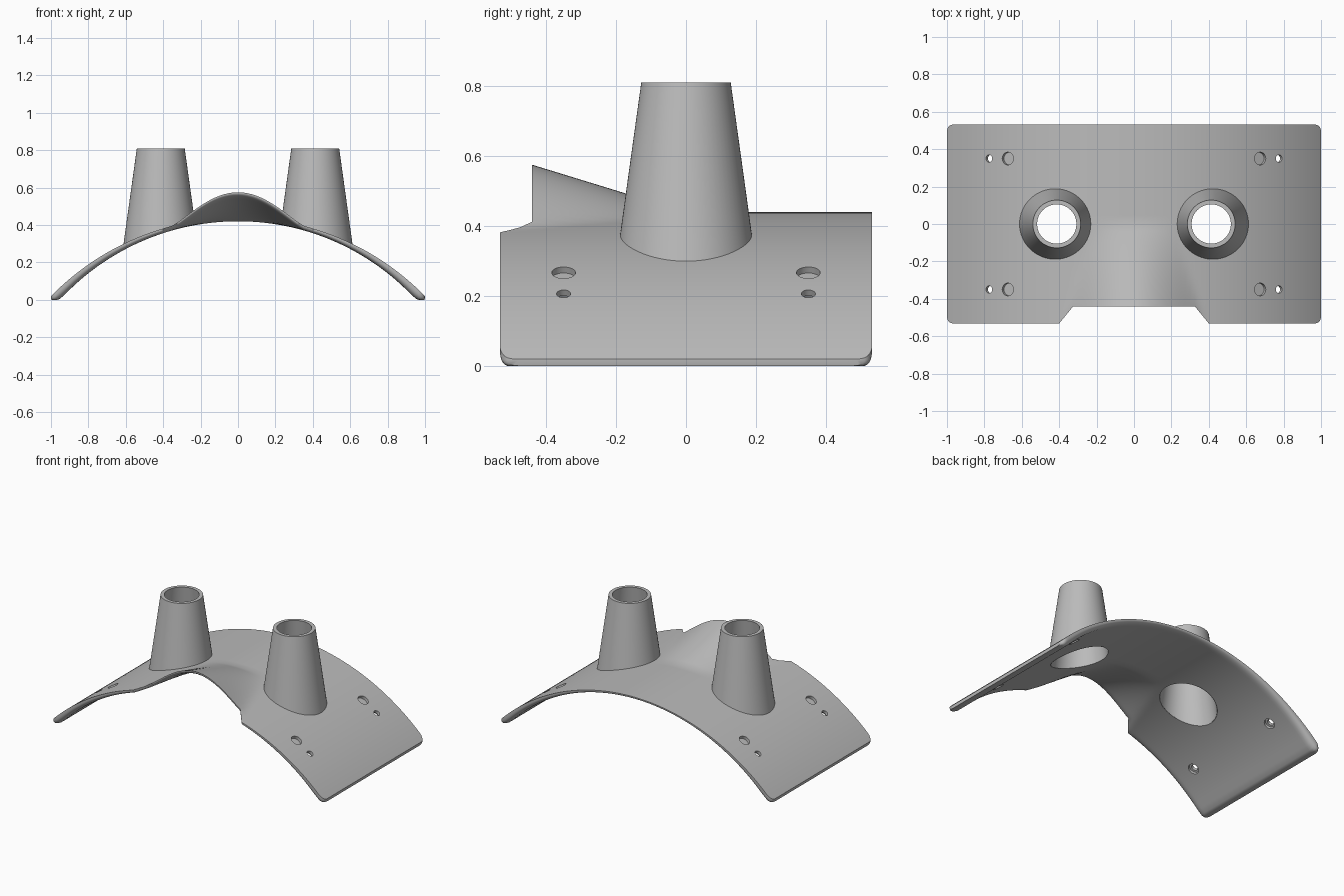
import bpy, bmesh
from math import sqrt, sin, cos, pi
from mathutils import Vector, Matrix

if "Cube" in bpy.data.objects:
    bpy.data.objects.remove(bpy.data.objects["Cube"])

grey = bpy.data.materials.new("plain grey")
grey.use_nodes = True
grey.diffuse_color = (0.5, 0.5, 0.5, 1)
grey.node_tree.nodes["Principled BSDF"].inputs["Base Color"].default_value = (0.5, 0.5, 0.5, 1)

HALF_DEPTH, NOTCH_Y, CORNER = 0.532, -0.44, 0.035
OUTER_R, OUTER_Z = 1.4, -0.96
INNER_R, INNER_Z = 1.29, -0.87
TUBE_X, TUBE_TOP = 0.413, 0.81


def make_object(name, bm):
    bmesh.ops.recalc_face_normals(bm, faces=bm.faces)
    mesh = bpy.data.meshes.new(name)
    bm.to_mesh(mesh)
    bm.free()
    mesh.materials.append(grey)
    obj = bpy.data.objects.new(name, mesh)
    bpy.context.collection.objects.link(obj)
    return obj


def smooth(obj):
    bpy.ops.object.select_all(action="DESELECT")
    obj.select_set(True)
    bpy.context.view_layer.objects.active = obj
    bpy.ops.object.shade_smooth_by_angle(angle=0.6)


# Plate shape: arc, raised hump at the front, rounded underside edges
def hump(x, y):
    rise = max(0, min(1, y / NOTCH_Y))
    u = abs(x) / (0.22 + 0.14 * rise)
    return 0.135 * rise * (1 - u * u) ** 1.5 if u < 1 else 0


def back_edge(x):
    d = max(0, abs(x) - 1 + CORNER)
    return HALF_DEPTH - CORNER + sqrt(max(0, CORNER ** 2 - d * d))


def front_edge(x):
    ramp = max(0, min(1, (abs(x) - 0.325) / 0.075))
    return NOTCH_Y + (-back_edge(x) - NOTCH_Y) * ramp


def top_z(x, y):
    return sqrt(OUTER_R ** 2 - x * x) + OUTER_Z + hump(x, y)


def round_off(d, radius, lip):
    u = max(0, min(1, d / radius))
    return lip + (1 - lip) * sqrt(1 - (1 - u) ** 2)


def under_z(x, y):
    arc = sqrt(OUTER_R ** 2 - x * x) + OUTER_Z
    thick = arc - (sqrt(INNER_R ** 2 - x * x) + INNER_Z)
    thick *= round_off(1 - abs(x), 0.08, 0.08)
    thick *= round_off(min(y - front_edge(x), back_edge(x) - y), 0.04, 0.3)
    return max(0, top_z(x, y) - thick)


def build_plate():
    ends = [s * e for s in (-1, 1) for e in (0.965, 0.985, 0.992, 0.997)]
    xs = sorted([i / 40 for i in range(-40, 41)] + ends)
    steps = 18
    bm = bmesh.new()
    layers = []
    for height in (top_z, under_z):
        grid = []
        for x in xs:
            ys = [front_edge(x) * cos(pi / 2 * k / steps) for k in range(steps)]
            ys += [back_edge(x) * sin(pi / 2 * k / steps) for k in range(steps + 1)]
            grid.append([bm.verts.new((x, y, height(x, y))) for y in ys])
        for a, b in zip(grid, grid[1:]):
            for j in range(len(a) - 1):
                bm.faces.new((a[j], b[j], b[j + 1], a[j + 1]))
        layers.append(grid)

    def border(g):
        return ([c[0] for c in g] + g[-1][1:]
                + [c[-1] for c in reversed(g[:-1])] + g[0][-2:0:-1])
    top, low = border(layers[0]), border(layers[1])
    for i in range(len(top)):
        bm.faces.new((top[i - 1], top[i], low[i], low[i - 1]))
    return make_object("curved_plate", bm)


# Tapered tubes, trimmed to follow the plate
def tube_radius(z):
    return 0.128 + 0.139 * (TUBE_TOP - z)


def build_tube(name, cx):
    wall, sides = 0.023, 64
    bm = bmesh.new()
    rings = [[], [], [], []]
    for i in range(sides):
        c, s = cos(2 * pi * i / sides), sin(2 * pi * i / sides)

        def point(z, inset):
            r = tube_radius(z) - inset
            return Vector((cx + r * c, r * s, z))

        def landed(height, inset, sink):
            z = 0.35
            for _ in range(8):
                p = point(z, inset)
                z = height(p.x, p.y) - sink
            return point(z, inset)
        pts = (landed(top_z, 0, 0.008), point(TUBE_TOP, 0),
               point(TUBE_TOP, wall), landed(under_z, wall, 0))
        for ring, p in zip(rings, pts):
            ring.append(bm.verts.new(p))
    for a, b in zip(rings, rings[1:] + rings[:1]):
        for i in range(sides):
            bm.faces.new((a[i - 1], a[i], b[i], b[i - 1]))
    return make_object(name, bm)


# Cutters: a cone between two points
def add_cone(bm, p, q, r1, r2, sides=32):
    axis = q - p
    turn = axis.to_track_quat("Z", "Y").to_matrix().to_4x4()
    bmesh.ops.create_cone(bm, cap_ends=True, segments=sides, radius1=r1, radius2=r2,
                          depth=axis.length, matrix=Matrix.Translation((p + q) / 2) @ turn)


plate = build_plate()
bores, holes, recesses = bmesh.new(), bmesh.new(), bmesh.new()
for side in (-1, 1):
    cx = side * TUBE_X
    add_cone(bores, Vector((cx, 0, 0.2)), Vector((cx, 0, 0.6)),
             tube_radius(0.2) - 0.021, tube_radius(0.6) - 0.021, 64)
    for y in (-0.35, 0.35):
        for x, radius, depth in ((0.675, 0.034, 0.02), (0.775, 0.02, 0.1)):
            p = Vector((side * x, y, top_z(x, y)))
            n = Vector((p.x, 0, p.z - OUTER_Z)).normalized()
            add_cone(holes, p - n * depth, p + n * 0.05, radius, radius)
        add_cone(recesses, p - n * 0.1, p - n * 0.02, 0.034, 0.034)

for name, bm in (("bore", bores), ("hole", holes), ("recess", recesses)):
    cutter = make_object(name + "_cutter", bm)
    cutter.hide_render = True
    mod = plate.modifiers.new(name, "BOOLEAN")
    mod.operation, mod.solver, mod.object = "DIFFERENCE", "EXACT", cutter
    bpy.context.view_layer.objects.active = plate
    bpy.ops.object.modifier_apply(modifier=mod.name)
    bpy.data.objects.remove(cutter)

smooth(plate)
for name, side in (("left_tube", 1), ("right_tube", -1)):
    smooth(build_tube(name, side * TUBE_X))
